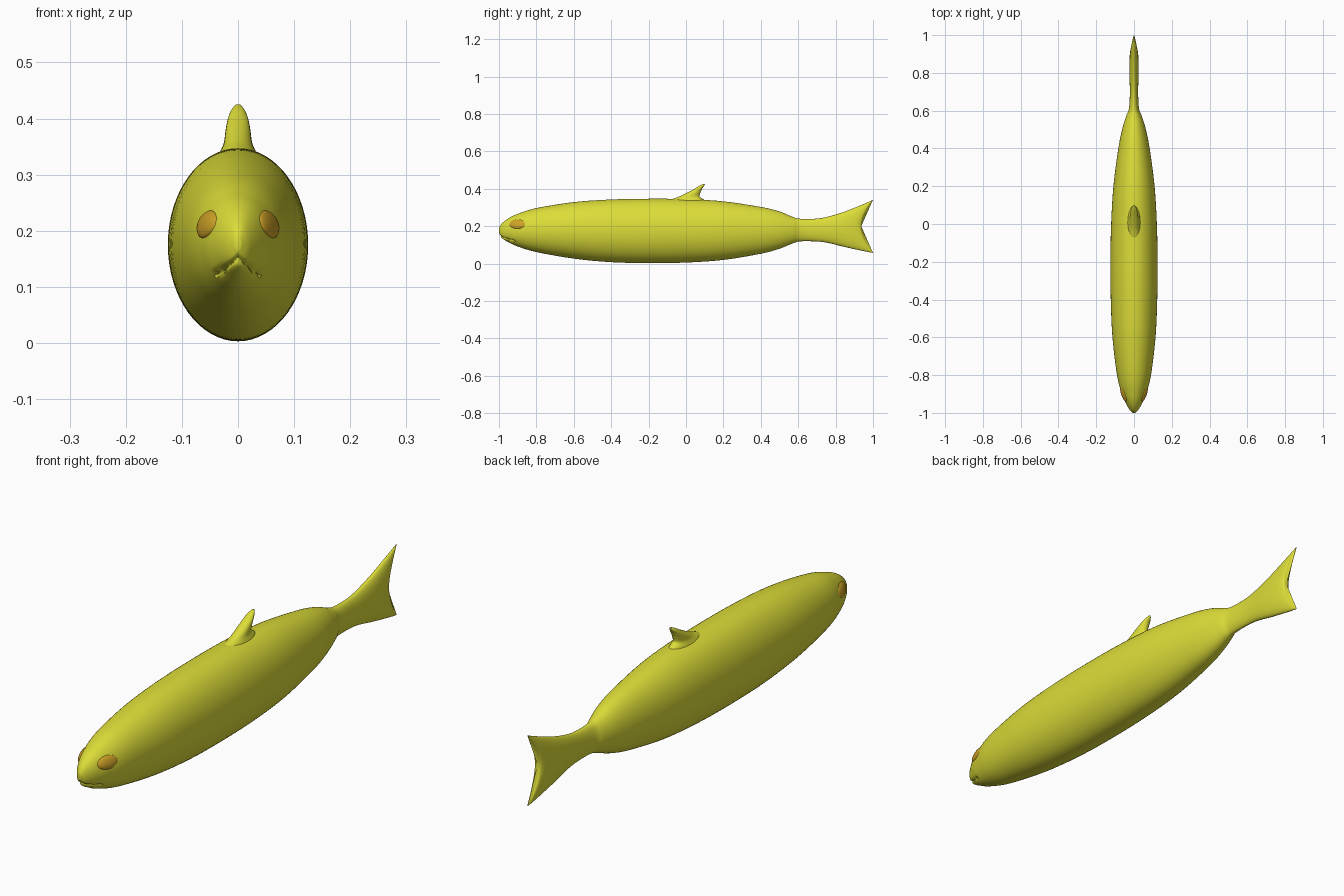
import bpy, bmesh
from math import cos, sin, pi
from mathutils import Vector

cube = bpy.data.objects.get("Cube")
if cube:
    bpy.data.objects.remove(cube, do_unlink=True)


def material(name, colour):
    m = bpy.data.materials.new(name)
    m.use_nodes = True
    m.diffuse_color = colour
    m.node_tree.nodes["Principled BSDF"].inputs["Base Color"].default_value = colour
    return m


yellow = material("yellow skin", (0.72, 0.72, 0.04, 1))
amber = material("amber eye", (0.62, 0.36, 0.02, 1))


def smooth_rows(rows, steps):
    """Pass a Catmull-Rom curve through the station values."""
    rows = [Vector(r) for r in rows]
    out = []
    for i in range(len(rows) - 1):
        a, b, c, d = (rows[max(0, min(j, len(rows) - 1))] for j in range(i - 1, i + 3))
        for s in range(steps):
            t = s / steps
            out.append(b + (c - a) * (t / 2) + (a * 2 - b * 5 + c * 4 - d) * (t * t / 2)
                       + (b * 3 - a - c * 3 + d) * (t ** 3 / 2))
    return out + [rows[-1]]


def loft(name, rings, mat):
    """Skin closed rings of points and cap both ends."""
    bm = bmesh.new()
    loops = [[bm.verts.new(p) for p in ring] for ring in rings]
    n = len(loops[0])
    for lo, hi in zip(loops, loops[1:]):
        for k in range(n):
            bm.faces.new((lo[k], lo[(k + 1) % n], hi[(k + 1) % n], hi[k]))
    for ring in (loops[0], loops[-1]):
        centre = bm.verts.new((ring[0].co + ring[n // 2].co) / 2)
        # Keep the cap's hub level with the ring middle
        centre.co.y = ring[n // 4].co.y
        for k in range(n):
            bm.faces.new((ring[k], ring[(k + 1) % n], centre))
    bmesh.ops.recalc_face_normals(bm, faces=bm.faces)
    mesh = bpy.data.meshes.new(name)
    bm.to_mesh(mesh)
    bm.free()
    obj = bpy.data.objects.new(name, mesh)
    bpy.context.collection.objects.link(obj)
    mesh.materials.append(mat)
    return obj


def shade(obj, degrees=50):
    bpy.ops.object.select_all(action='DESELECT')
    obj.select_set(True)
    bpy.context.view_layer.objects.active = obj
    bpy.ops.object.shade_smooth_by_angle(angle=degrees * pi / 180)


# Body and tail: y, bottom, top, half width, backward sweep of the tips
stations = [
    (-1.0, .165, .190, .006, 0), (-.985, .137, .214, .022, 0),
    (-.95, .115, .242, .043, 0), (-.9, .092, .266, .064, 0),
    (-.8, .062, .297, .090, 0), (-.6, .027, .329, .114, 0),
    (-.4, .008, .343, .123, 0), (-.2, .003, .347, .125, 0),
    (0, .006, .345, .121, 0), (.2, .020, .333, .109, 0),
    (.4, .053, .303, .083, 0), (.5, .080, .279, .063, 0),
    (.57, .108, .250, .042, 0), (.61, .119, .240, .027, 0),
    (.69, .119, .240, .022, 0), (.75, .112, .250, .023, .004),
    (.83, .090, .277, .025, .015), (.90, .070, .313, .022, .036),
    (.93, .060, .335, .015, .057), (.937, .058, .342, .006, .063)]


def body_ring(y, low, high, width, sweep, sides=64):
    for k in range(sides):
        a = 2 * pi * k / sides
        x = width * sin(a)
        z = (low + high) / 2 + (high - low) / 2 * cos(a)
        # Mouth: a downturned groove pressed into the snout
        groove = 0
        if y < -.915:
            groove = max(0, 1 - abs(z - .152 + .75 * abs(x)) / .007)
        yield x * (1 - .2 * groove), y + sweep * abs(cos(a)) ** 1.7 + .008 * groove, z


body = loft("body_and_tail", [list(body_ring(*r)) for r in smooth_rows(stations, 6)], yellow)
shade(body)

# Back fin: height, front, rear, half width
fin_levels = [
    (.325, -.11, .110, .040), (.345, -.075, .092, .030),
    (.358, -.038, .073, .025), (.380, .008, .077, .022),
    (.400, .045, .086, .018), (.415, .070, .096, .012), (.425, .090, .101, .004)]


def fin_ring(z, front, rear, width, sides=24):
    for k in range(sides):
        a = 2 * pi * k / sides
        yield width * cos(a), (front + rear) / 2 + (rear - front) / 2 * sin(a), z


fin = loft("back_fin", [list(fin_ring(*r)) for r in smooth_rows(fin_levels, 4)], yellow)
shade(fin)

# Eyes: flattened ovals lying along the head
for side, name in ((1, "left_eye"), (-1, "right_eye")):
    bpy.ops.mesh.primitive_uv_sphere_add(segments=32, ring_count=16, radius=1,
                                         location=(side * .054, -.9, .211))
    eye = bpy.context.object
    eye.name = name
    eye.scale = (.012, .046, .026)
    eye.rotation_euler = (0, -side * .3, -side * .33)
    eye.data.materials.append(amber)
    shade(eye, 180)
